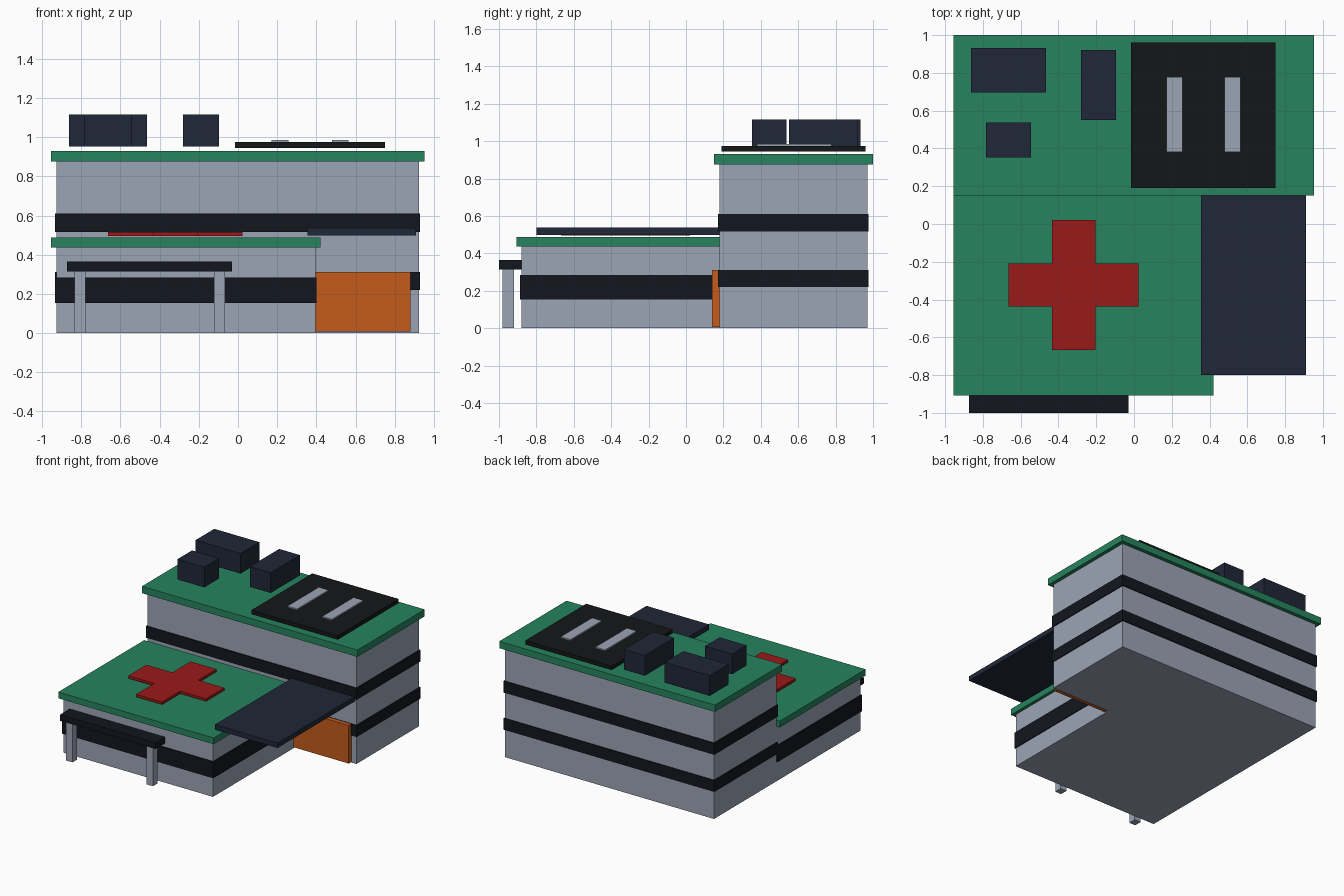
import bpy, bmesh

if "Cube" in bpy.data.objects:
    bpy.data.objects.remove(bpy.data.objects["Cube"])


def material(name, rgb):
    m = bpy.data.materials.new(name)
    m.diffuse_color = (*rgb, 1)
    m.use_nodes = True
    m.node_tree.nodes["Principled BSDF"].inputs["Base Color"].default_value = m.diffuse_color
    return m


WALL = material("pale_wall", (0.33, 0.37, 0.46))
GREEN = material("green_roof", (0.02, 0.23, 0.115))
GLASS = material("dark_window", (0.006, 0.008, 0.013))
NAVY = material("navy", (0.014, 0.02, 0.038))
BLACK = material("pad_black", (0.007, 0.008, 0.009))
RED = material("red", (0.33, 0.01, 0.01))
ORANGE = material("orange", (0.55, 0.105, 0.012))


def prism(name, outline, z, mat):
    """Extrude a flat outline between two heights."""
    bm = bmesh.new()
    base = bm.faces.new([bm.verts.new((x, y, z[0])) for x, y in outline])
    top = bmesh.ops.extrude_face_region(bm, geom=[base])["geom"]
    bmesh.ops.translate(bm, vec=(0, 0, z[1] - z[0]),
                        verts=[v for v in top if isinstance(v, bmesh.types.BMVert)])
    bmesh.ops.recalc_face_normals(bm, faces=bm.faces)
    mesh = bpy.data.meshes.new(name)
    bm.to_mesh(mesh)
    bm.free()
    mesh.materials.append(mat)
    obj = bpy.data.objects.new(name, mesh)
    bpy.context.collection.objects.link(obj)
    return obj


def box(name, x, y, z, mat):
    return prism(name, [(x[0], y[0]), (x[1], y[0]), (x[1], y[1]), (x[0], y[1])], z, mat)


# Tall rear block with two window bands
box("main_block", (-0.927, 0.923), (0.178, 0.97), (0, 0.875), WALL)
box("main_roof", (-0.955, 0.952), (0.15, 1.0), (0.875, 0.93), GREEN)
for name, z in (("lower", (0.22, 0.312)), ("upper", (0.517, 0.61))):
    box(f"main_{name}_windows", (-0.934, 0.93), (0.17, 0.977), z, GLASS)

# Low front wing
box("wing_block", (-0.927, 0.395), (-0.88, 0.178), (0, 0.438), WALL)
box("wing_roof", (-0.955, 0.42), (-0.907, 0.178), (0.438, 0.488), GREEN)
box("wing_windows", (-0.934, 0.402), (-0.888, 0.178), (0.153, 0.285), GLASS)

# Front entrance porch
box("porch_roof", (-0.873, -0.03), (-1.0, -0.88), (0.315, 0.365), GLASS)
for name, x in (("left", -0.807), ("right", -0.095)):
    box(f"porch_{name}_post", (x - 0.028, x + 0.028), (-0.98, -0.92), (0, 0.315), WALL)

# Side bay: door and its canopy
box("bay_door", (0.393, 0.882), (0.14, 0.178), (0.007, 0.312), ORANGE)
box("bay_canopy", (0.355, 0.91), (-0.80, 0.178), (0.498, 0.537), NAVY)

# Raised plus shape on the wing roof
cx, cy, a, b = -0.32, -0.323, 0.115, 0.344
plus = [(a, -b), (a, -a), (b, -a), (b, a), (a, a), (a, b),
        (-a, b), (-a, a), (-b, a), (-b, -a), (-a, -a), (-a, -b)]
prism("roof_plus", [(cx + x, cy + y) for x, y in plus], (0.496, 0.517), RED)

# Landing pad with plain stripes
box("landing_pad", (-0.015, 0.75), (0.19, 0.96), (0.945, 0.975), BLACK)
for name, x in (("left", 0.171), ("right", 0.479)):
    box(f"pad_{name}_stripe", (x, x + 0.086), (0.38, 0.777), (0.975, 0.985), WALL)

# Rooftop plant units
for name, x, y in (("large", (-0.863, -0.465), (0.697, 0.933)),
                   ("small", (-0.783, -0.545), (0.353, 0.537)),
                   ("narrow", (-0.28, -0.096), (0.55, 0.92))):
    box(f"{name}_roof_unit", x, y, (0.953, 1.115), NAVY)
